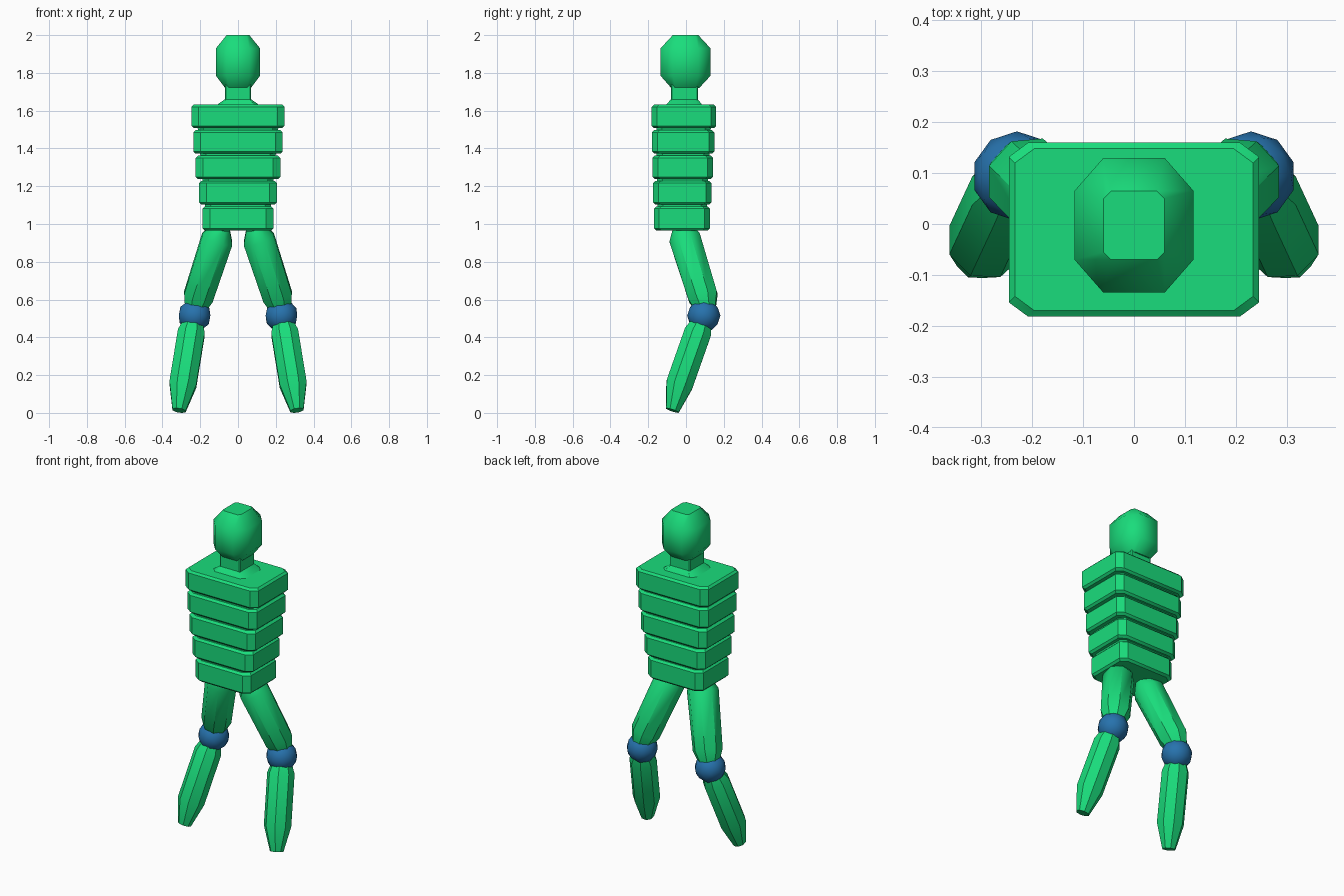
import bpy, bmesh, math
from mathutils import Vector

if "Cube" in bpy.data.objects:
    bpy.data.objects.remove(bpy.data.objects["Cube"])


def material(name, color):
    m = bpy.data.materials.new(name)
    m.diffuse_color = color
    m.use_nodes = True
    m.node_tree.nodes["Principled BSDF"].inputs["Base Color"].default_value = m.diffuse_color
    return m


GREEN = material("green", (0.01, 0.72, 0.2, 1))
BLUE = material("blue", (0.02, 0.17, 0.42, 1))


def loft(name, rings, angle=30):
    """Skin equal-length rings of points and cap both ends."""
    bm = bmesh.new()
    vr = [[bm.verts.new(p) for p in r] for r in rings]
    n = len(vr[0])
    for a, b in zip(vr, vr[1:]):
        for i in range(n):
            bm.faces.new((a[i], a[(i + 1) % n], b[(i + 1) % n], b[i]))
    bm.faces.new(vr[0])
    bm.faces.new(vr[-1])
    bmesh.ops.recalc_face_normals(bm, faces=bm.faces)
    me = bpy.data.meshes.new(name)
    bm.to_mesh(me)
    bm.free()
    me.materials.append(GREEN)
    ob = bpy.data.objects.new(name, me)
    bpy.context.collection.objects.link(ob)
    bpy.context.view_layer.objects.active = ob
    for o in bpy.context.selected_objects:
        o.select_set(False)
    ob.select_set(True)
    bpy.ops.object.shade_smooth_by_angle(angle=math.radians(angle))
    return ob


def chamfered(hx, y0, y1, z, cx, cy):
    """Horizontal rectangle with cut corners."""
    return [(hx, y0 + cy, z), (hx, y1 - cy, z), (hx - cx, y1, z), (cx - hx, y1, z),
            (-hx, y1 - cy, z), (-hx, y0 + cy, z), (cx - hx, y0, z), (hx - cx, y0, z)]


def limb(name, stations, sign):
    """Eight-sided tapered limb; stations are (x, y, z, radius)."""
    pts = [Vector((sign * x, y, z)) for x, y, z, r in stations]
    axis = (pts[-1] - pts[0]).normalized()
    side = Vector((1, 0, 0))
    side = (side - axis * side.dot(axis)).normalized()
    fwd = axis.cross(side)
    rings = []
    for p, s in zip(pts, stations):
        r = s[3] * 1.06
        rings.append([p + r * (side * math.cos(a) + fwd * math.sin(a))
                      for a in [math.pi / 8 + k * math.pi / 4 for k in range(8)]])
    return loft(name, rings, 40)


# torso slabs: half width, front y, back y, bottom z, top z
slabs = [(0.187, -0.17, 0.127, 0.965, 1.093),
         (0.206, -0.174, 0.135, 1.103, 1.228),
         (0.224, -0.177, 0.143, 1.238, 1.362),
         (0.236, -0.18, 0.15, 1.372, 1.497),
         (0.246, -0.182, 0.16, 1.507, 1.632)]
B = 0.012
for i, (hx, y0, y1, z0, z1) in enumerate(slabs):
    levels = [(B, z0), (0, z0 + B), (0, z1 - B), (B, z1)]
    loft(f"torso_slab_{i + 1}",
         [chamfered(hx - d, y0 + d, y1 - d, z, 0.038, 0.028) for d, z in levels])

# core that closes the grooves between slabs
loft("torso_core", [chamfered(0.165, -0.15, 0.105, 1.0, 0.03, 0.03),
                    chamfered(0.222, -0.158, 0.136, 1.6, 0.03, 0.03)])

# collar and neck
loft("collar", [chamfered(0.12, -0.11, 0.09, 1.625, 0.03, 0.03),
                chamfered(0.07, -0.08, 0.063, 1.66, 0.01, 0.01)])
loft("neck", [chamfered(0.07, -0.08, 0.063, 1.64, 0.006, 0.006),
              chamfered(0.07, -0.08, 0.063, 1.74, 0.006, 0.006)])

# head
loft("head", [chamfered(0.068, -0.078, 0.07, 1.72, 0.02, 0.02),
              chamfered(0.117, -0.135, 0.13, 1.785, 0.057, 0.065),
              chamfered(0.117, -0.135, 0.13, 1.93, 0.057, 0.065),
              chamfered(0.06, -0.07, 0.065, 2.0, 0.015, 0.015)], 45)

# legs
thigh = [(0.09, -0.022, 0.98, 0.05), (0.11, -0.005, 0.92, 0.085),
         (0.21, 0.09, 0.615, 0.08), (0.229, 0.105, 0.55, 0.055)]
shin = [(0.235, 0.09, 0.5, 0.045), (0.247, 0.062, 0.425, 0.073),
        (0.292, -0.035, 0.15, 0.073), (0.312, -0.072, 0.013, 0.036)]
for sign, label in ((-1, "left"), (1, "right")):
    limb(f"thigh_{label}", thigh, sign)
    limb(f"shin_{label}", shin, sign)
    # ball knee
    bpy.ops.mesh.primitive_ico_sphere_add(subdivisions=2, radius=0.088,
                                          location=(sign * 0.23, 0.094, 0.515))
    knee = bpy.context.object
    knee.name = f"knee_{label}"
    knee.data.materials.append(BLUE)
    bpy.ops.object.shade_smooth_by_angle(angle=math.radians(30))
